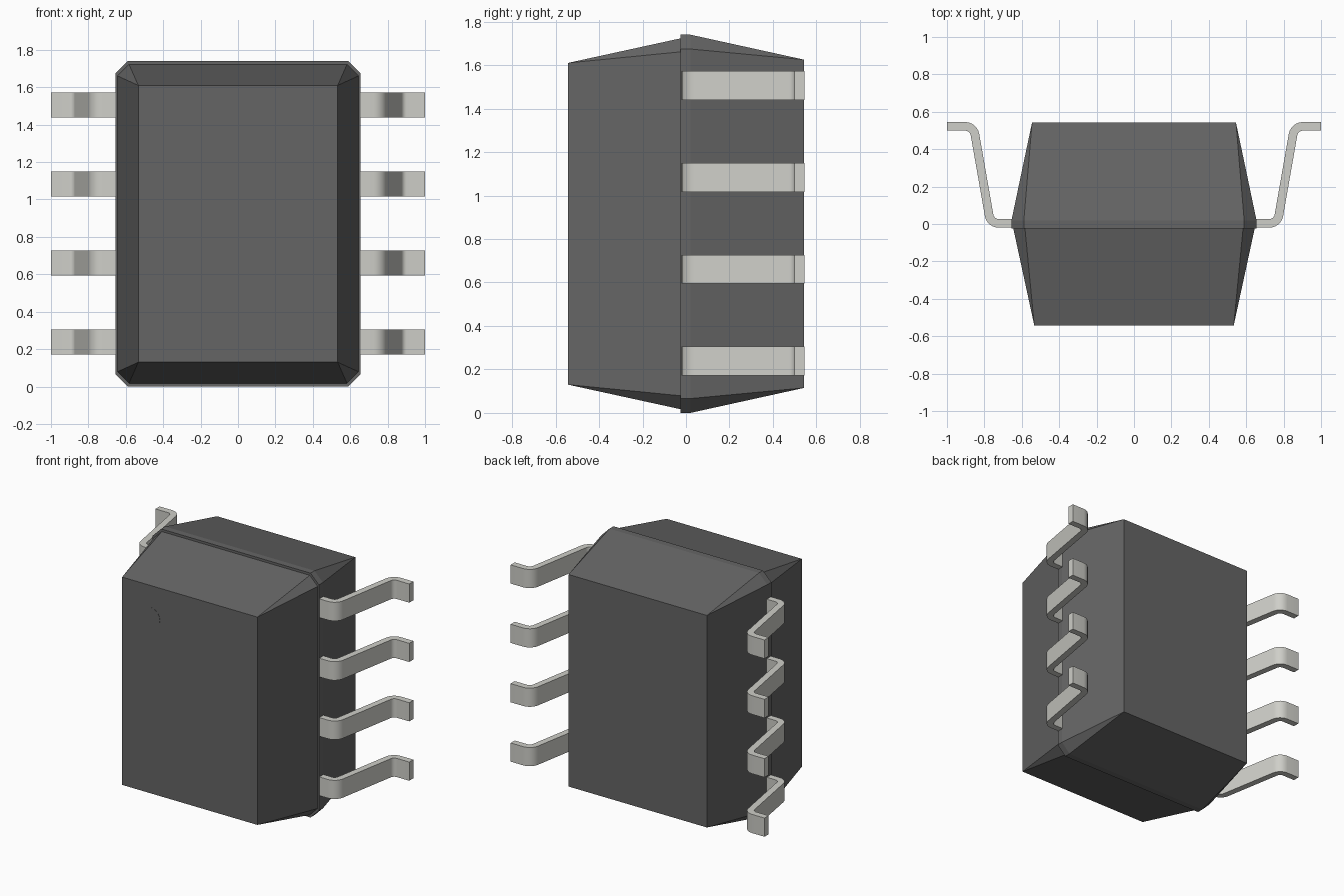
import bpy, bmesh, math
from mathutils import Vector

if "Cube" in bpy.data.objects:
    bpy.data.objects.remove(bpy.data.objects["Cube"])

MID_Z = 0.87


def material(name, rgb):
    mat = bpy.data.materials.new(name)
    mat.diffuse_color = (*rgb, 1)
    mat.use_nodes = True
    mat.node_tree.nodes["Principled BSDF"].inputs["Base Color"].default_value = mat.diffuse_color
    return mat


def add_object(name, bm, mat):
    bmesh.ops.recalc_face_normals(bm, faces=bm.faces)
    mesh = bpy.data.meshes.new(name)
    bm.to_mesh(mesh)
    bm.free()
    mesh.materials.append(mat)
    obj = bpy.data.objects.new(name, mesh)
    bpy.context.collection.objects.link(obj)
    return obj


def ring(bm, y, hx, hz, c):
    """Chamfered rectangle in the xz plane (c = 0 gives doubled corners)."""
    pts = [(hx, hz - c), (hx - c, hz), (c - hx, hz), (-hx, hz - c),
           (-hx, c - hz), (c - hx, -hz), (hx - c, -hz), (hx, c - hz)]
    return [bm.verts.new((x, y, MID_Z + z)) for x, z in pts]


def rounded(points, radius, steps=6):
    """Replace the inner corners of a 2D path with arcs."""
    pts = [Vector(p) for p in points]
    out = [pts[0]]
    for a, b, c in zip(pts, pts[1:], pts[2:]):
        u, v = (a - b).normalized(), (c - b).normalized()
        half = u.angle(v) / 2
        centre = b + (u + v).normalized() * radius / math.sin(half)
        start = b + u * radius / math.tan(half) - centre
        end = b + v * radius / math.tan(half) - centre
        total = start.angle(end)
        for i in range(steps + 1):
            t = i / steps
            out.append(centre + (start * math.sin((1 - t) * total)
                                 + end * math.sin(t * total)) / math.sin(total))
    return out + [pts[-1]]


plastic = material("dark_plastic", (0.13, 0.13, 0.13))
metal = material("lead_metal", (0.62, 0.62, 0.58))

# Moulded body: tapered front half, parting-line step, tapered back half
bm = bmesh.new()
rings = [ring(bm, *r) for r in [(-0.543, 0.533, 0.74, 0),
                                (-0.025, 0.645, 0.853, 0.062),
                                (-0.025, 0.655, 0.87, 0.066),
                                (0.02, 0.655, 0.87, 0.066),
                                (0.543, 0.545, 0.755, 0)]]
for a, b in zip(rings, rings[1:]):
    for i in range(8):
        j = (i + 1) % 8
        bm.faces.new((a[i], a[j], b[j], b[i]))
bm.faces.new(rings[0])
bm.faces.new(rings[-1])
bmesh.ops.remove_doubles(bm, verts=bm.verts, dist=0.0001)
add_object("body", bm, plastic)

# Pin-one marker: flush disc on the front face
bm = bmesh.new()
bmesh.ops.create_cone(bm, cap_ends=True, segments=32, radius1=0.075, radius2=0.075, depth=0.01)
marker = add_object("pin_one_marker", bm, plastic)
marker.rotation_euler.x = math.pi / 2
marker.location = (-0.31, -0.539, 1.38)

# Gull-wing leads: one bent strip, mirrored to both sides and repeated up the body
THICK, WIDTH = 0.046, 0.133
path = rounded([(0.60, 0.003), (0.767, 0.003), (0.858, 0.522), (1.0, 0.522)], 0.053)
bm = bmesh.new()
sections = []
for i, p in enumerate(path):
    d = (path[min(i + 1, len(path) - 1)] - path[max(i - 1, 0)]).normalized()
    if i in (0, len(path) - 1):
        d = Vector((1, 0))
    n = Vector((-d.y, d.x)) * THICK / 2
    a, b = p + n, p - n
    sections.append([bm.verts.new((q.x, q.y, z)) for q, z in
                     ((a, -WIDTH / 2), (a, WIDTH / 2), (b, WIDTH / 2), (b, -WIDTH / 2))])
for s, t in zip(sections, sections[1:]):
    for i in range(4):
        j = (i + 1) % 4
        bm.faces.new((s[i], s[j], t[j], t[i]))
bm.faces.new(sections[0])
bm.faces.new(sections[-1])
first = add_object("lead_pair_1", bm, metal)
bpy.context.view_layer.objects.active = first
first.select_set(True)
bpy.ops.object.shade_smooth_by_angle(angle=math.radians(30))
for k in range(4):
    lead = first if k == 0 else bpy.data.objects.new(f"lead_pair_{k + 1}", first.data)
    if k:
        bpy.context.collection.objects.link(lead)
    lead.location.z = 0.238 + 0.4227 * k
    lead.modifiers.new("both_sides", 'MIRROR').use_axis[0] = True
